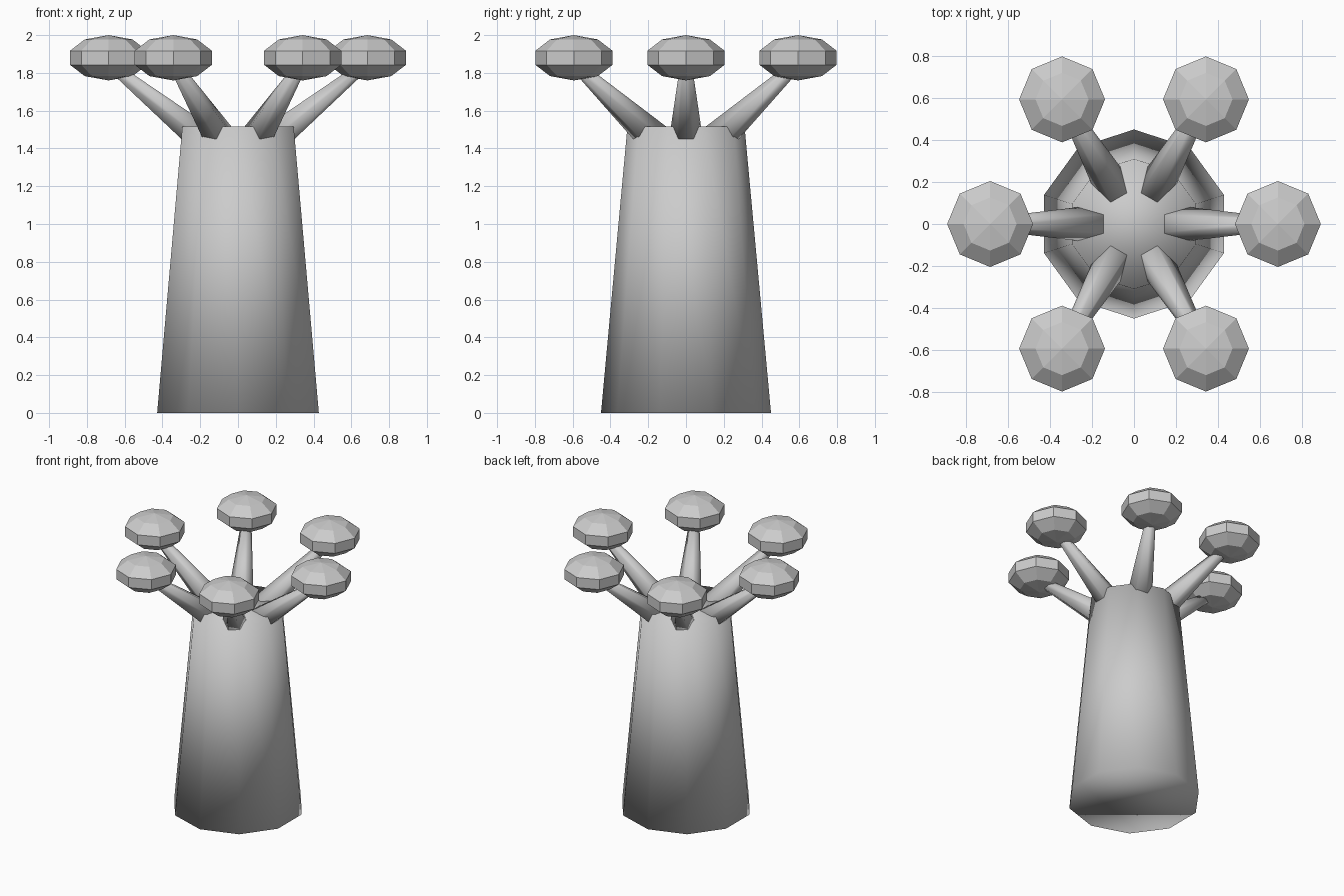
import bpy
from math import pi, cos, sin, atan2, hypot

if "Cube" in bpy.data.objects:
    bpy.data.objects.remove(bpy.data.objects["Cube"])


def cone(name, sides, r1, r2, depth, loc, rot=(0, 0, 0)):
    bpy.ops.mesh.primitive_cone_add(vertices=sides, radius1=r1, radius2=r2,
                                    depth=depth, location=loc, rotation=rot)
    ob = bpy.context.object
    ob.name = name
    bpy.ops.object.shade_smooth()
    return ob


# Tapered ten-sided trunk
cone("trunk", 10, 0.45, 0.31, 1.515, (0, 0, 0.7575))

# Branch axis in (radius, height), from inside the trunk to the leaf clump
r0, z0, r1, z1 = 0.10, 1.38, 0.685, 1.85
tilt = atan2(r1 - r0, z1 - z0)
length = hypot(r1 - r0, z1 - z0)
rm, zm = (r0 + r1) / 2, (z0 + z1) / 2

for i in range(6):
    a = i * pi / 3
    # Six-sided tapering branch
    cone(f"branch_{i + 1}", 6, 0.10, 0.03, length,
         (rm * cos(a), rm * sin(a), zm), (0, tilt, a))
    # Flattened faceted leaf clump
    bpy.ops.mesh.primitive_uv_sphere_add(
        segments=8, ring_count=5, radius=1,
        location=(r1 * cos(a), r1 * sin(a), 1.88))
    clump = bpy.context.object
    clump.name = f"leaf_clump_{i + 1}"
    clump.scale = (0.215, 0.215, 0.12)
